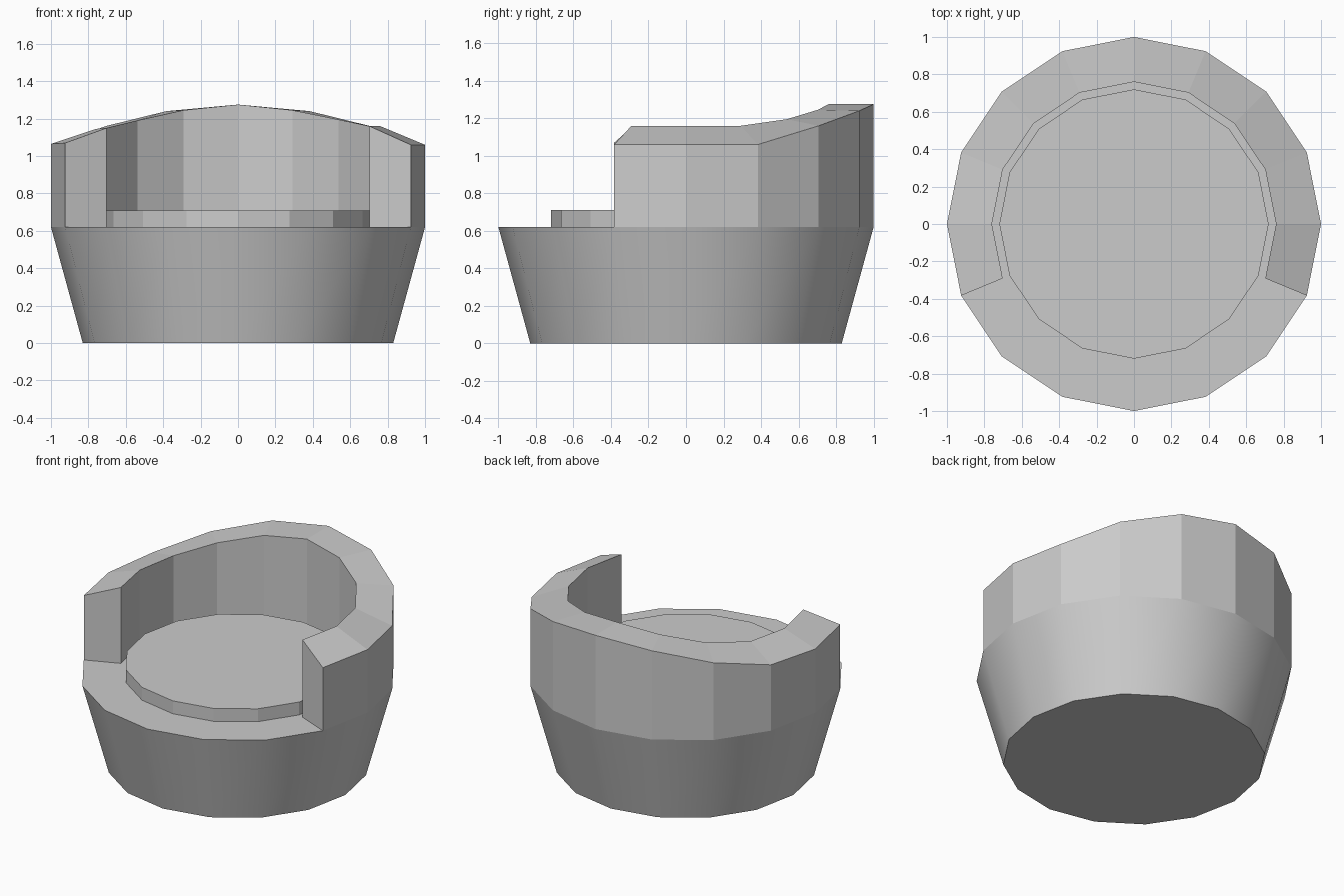
import bpy, bmesh, math

if "Cube" in bpy.data.objects:
    bpy.data.objects.remove(bpy.data.objects["Cube"])

SIDES = 16
STEP = 2 * math.pi / SIDES


def ring_point(radius, i, z):
    return (radius * math.cos(i * STEP), radius * math.sin(i * STEP), z)


def finish(name, bm):
    bmesh.ops.recalc_face_normals(bm, faces=bm.faces)
    mesh = bpy.data.meshes.new(name)
    bm.to_mesh(mesh)
    bm.free()
    obj = bpy.data.objects.new(name, mesh)
    bpy.context.collection.objects.link(obj)
    return obj


def frustum(name, r_bottom, r_top, z0, z1):
    bm = bmesh.new()
    low = [bm.verts.new(ring_point(r_bottom, i, z0)) for i in range(SIDES)]
    high = [bm.verts.new(ring_point(r_top, i, z1)) for i in range(SIDES)]
    for i in range(SIDES):
        j = (i + 1) % SIDES
        bm.faces.new((low[i], low[j], high[j], high[i]))
    bm.faces.new(low[::-1])
    bm.faces.new(high)
    return finish(name, bm)


# Tapered base with smooth sides
base = frustum("base", 0.83, 1.0, 0.0, 0.62)
bpy.context.view_layer.objects.active = base
base.select_set(True)
bpy.ops.object.shade_smooth_by_angle(angle=math.radians(30))

# Flat round seat cushion
frustum("seat", 0.72, 0.72, 0.62, 0.71)

# Wraparound backrest: rim heights from the right arm round to the left arm
outer_z = [1.06, 1.06, 1.06, 1.16, 1.24, 1.275, 1.24, 1.16, 1.08, 1.065, 1.07]
inner_z = [1.16, 1.16, 1.16, 1.195, 1.245, 1.275, 1.245, 1.19, 1.15, 1.145, 1.15]
bm = bmesh.new()
sections = []
for k, (zo, zi) in enumerate(zip(outer_z, inner_z)):
    i = k - 1
    sections.append([bm.verts.new(ring_point(r, i, z)) for r, z in
                     ((1.0, 0.62), (1.0, zo), (0.76, zi), (0.76, 0.62))])
for a, b in zip(sections, sections[1:]):
    for n in range(4):
        m = (n + 1) % 4
        bm.faces.new((a[n], b[n], b[m], a[m]))
bm.faces.new(sections[0])
bm.faces.new(sections[-1][::-1])
finish("backrest", bm)
